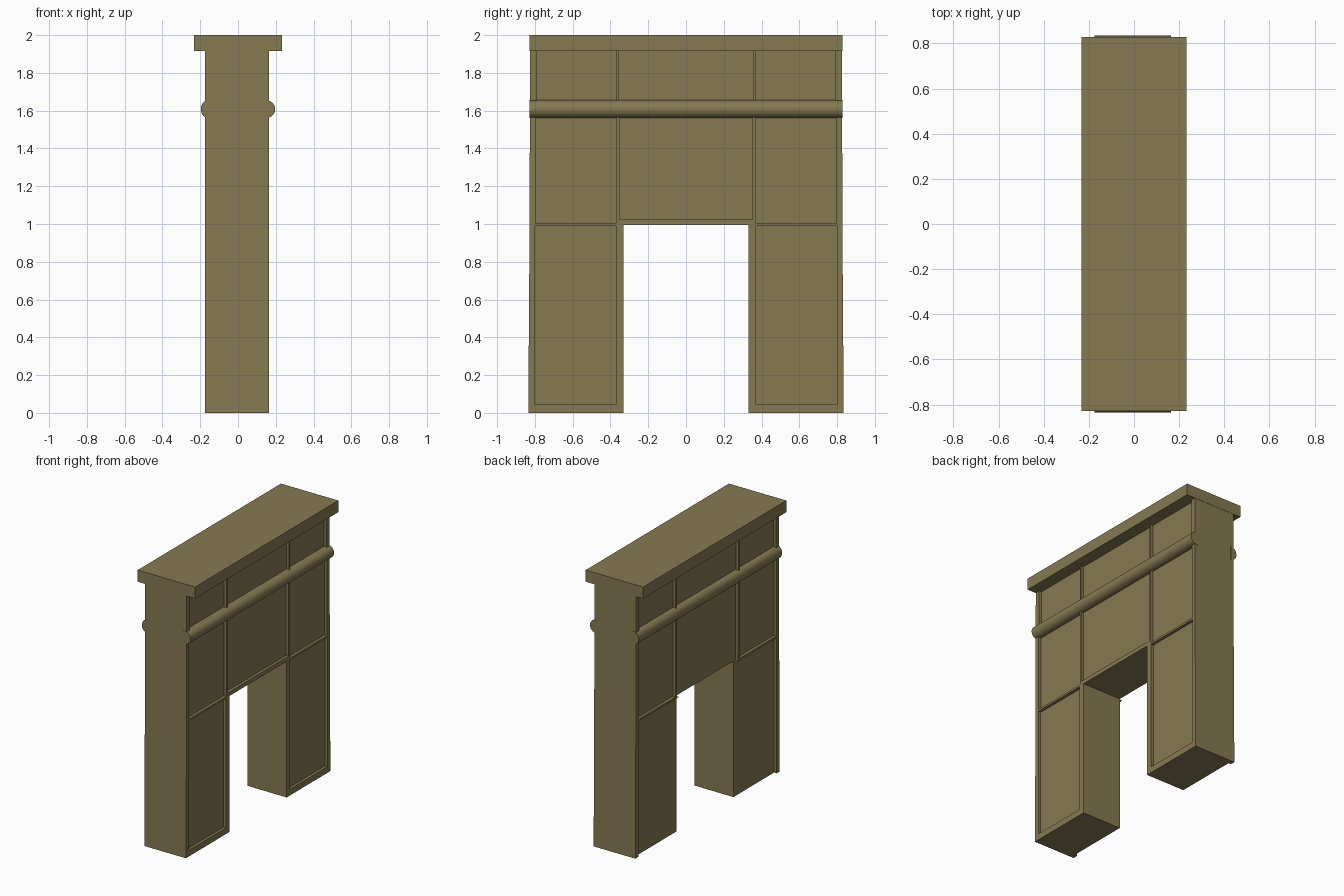
import bpy, bmesh, math

if "Cube" in bpy.data.objects:
    bpy.data.objects.remove(bpy.data.objects["Cube"])

stone = bpy.data.materials.new("stone")
stone.diffuse_color = (0.235, 0.195, 0.085, 1)
stone.use_nodes = True
stone.node_tree.nodes["Principled BSDF"].inputs["Base Color"].default_value = stone.diffuse_color


def make_object(name, bm):
    bmesh.ops.recalc_face_normals(bm, faces=bm.faces)
    mesh = bpy.data.meshes.new(name)
    bm.to_mesh(mesh)
    bm.free()
    obj = bpy.data.objects.new(name, mesh)
    bpy.context.collection.objects.link(obj)
    mesh.materials.append(stone)
    return obj


def add_box(bm, x0, x1, y0, y1, z0, z1):
    verts = bmesh.ops.create_cube(bm, size=1)["verts"]
    for v in verts:
        v.co.x = x1 if v.co.x > 0 else x0
        v.co.y = y1 if v.co.y > 0 else y0
        v.co.z = z1 if v.co.z > 0 else z0


def add_prism(bm, start, offset):
    face = bm.faces.new([bm.verts.new(p) for p in start])
    ext = bmesh.ops.extrude_face_region(bm, geom=[face])["geom"]
    moved = [g for g in ext if isinstance(g, bmesh.types.BMVert)]
    bmesh.ops.translate(bm, verts=moved, vec=offset)


BACK, FRONT, DEPTH = -0.174, 0.163, 0.021

# Arch body: slightly tapered wall with a square opening
half = [(0.33, 0.995), (0.33, 0), (0.835, 0), (0.828, 1.0), (0.826, 1.95)]
outline = half + [(-y, z) for y, z in reversed(half)]
bm = bmesh.new()
add_prism(bm, [(BACK, y, z) for y, z in outline], (FRONT - BACK, 0, 0))
body = make_object("arch_body", bm)

# Recessed panels: (y0, y1, z0, z1); side panels are mirrored in y
upper = [(0.367, 0.797, 1.005, 1.57), (0.367, 0.792, 1.645, 1.93)]
front_sides = [(0.37, 0.80, 0.045, 0.99)] + upper
front_middle = [(-0.353, 0.353, 1.025, 1.57), (-0.357, 0.357, 1.645, 1.93)]
# On the back the leg and centre panels run out to the opening and the ground
back_sides = [(0.32, 0.80, -0.05, 0.99)] + upper
back_middle = [(-0.353, 0.353, 0.991, 1.57), (-0.357, 0.357, 1.645, 1.93)]

bm = bmesh.new()
for sides, middle, x0, x1 in (
        (front_sides, front_middle, FRONT - DEPTH, FRONT + 0.1),
        (back_sides, back_middle, BACK - 0.1, BACK + DEPTH)):
    mirrored = [(-b, -a, c, d) for a, b, c, d in sides]
    for panel in sides + mirrored + middle:
        add_box(bm, x0, x1, *panel)
cutter = make_object("panel_cutter", bm)
cutter.hide_render = True

mod = body.modifiers.new("panels", 'BOOLEAN')
mod.operation = 'DIFFERENCE'
mod.solver = 'EXACT'
mod.object = cutter
bpy.context.view_layer.objects.active = body
bpy.ops.object.modifier_apply(modifier=mod.name)
bpy.data.objects.remove(cutter, do_unlink=True)

# Rounded mouldings along both faces
for name, side, face in (("front_moulding", 1, FRONT), ("back_moulding", -1, -BACK)):
    tip = 0.197
    base = face - DEPTH - 0.005
    profile = []
    for i in range(17):
        a = math.pi * (i / 16 - 0.5)
        x = base + (tip - base) * math.cos(a) ** 0.8 if 0 < i < 16 else base
        profile.append((side * x, -0.829, 1.608 + 0.048 * math.sin(a)))
    bm = bmesh.new()
    add_prism(bm, profile, (0, 1.658, 0))
    obj = make_object(name, bm)
    bpy.ops.object.select_all(action='DESELECT')
    obj.select_set(True)
    bpy.context.view_layer.objects.active = obj
    bpy.ops.object.shade_smooth_by_angle(angle=math.radians(40))

# Cap slab
bm = bmesh.new()
add_box(bm, -0.232, 0.232, -0.828, 0.828, 1.915, 2.0)
make_object("cap_slab", bm)
